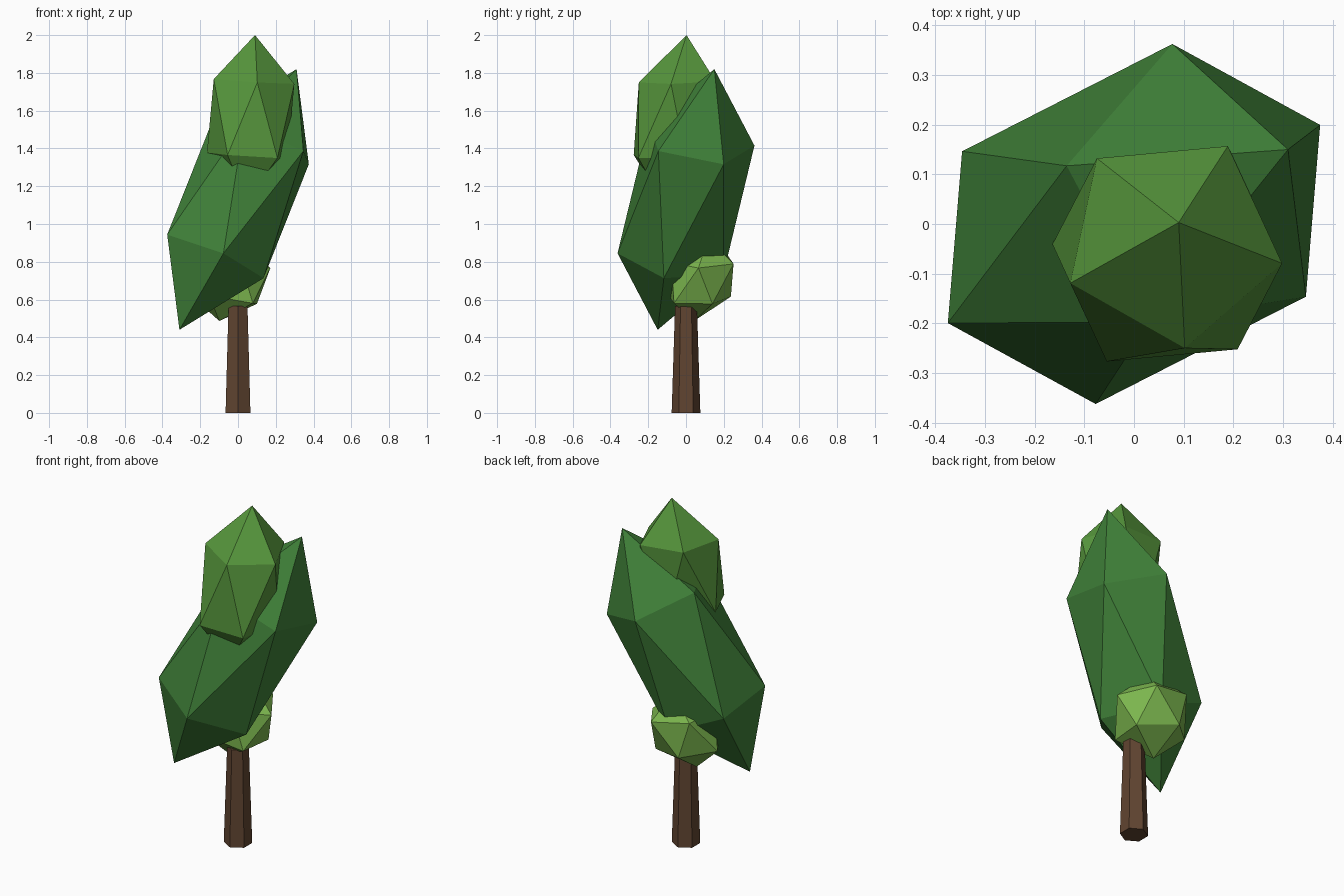
import bpy, bmesh, math
from mathutils import Matrix, Vector

if "Cube" in bpy.data.objects:
    bpy.data.objects.remove(bpy.data.objects["Cube"])


def add_part(name, bm, color):
    bmesh.ops.recalc_face_normals(bm, faces=bm.faces)
    mesh = bpy.data.meshes.new(name)
    bm.to_mesh(mesh)
    bm.free()
    mat = bpy.data.materials.new(name + "_color")
    mat.diffuse_color = (*color, 1)
    mat.use_nodes = True
    mat.node_tree.nodes["Principled BSDF"].inputs["Base Color"].default_value = mat.diffuse_color
    mesh.materials.append(mat)
    obj = bpy.data.objects.new(name, mesh)
    bpy.context.collection.objects.link(obj)
    return obj


def foliage(name, center, u, v, pole, color):
    """Icosahedron stretched and tilted onto three half-axes."""
    bm = bmesh.new()
    bmesh.ops.create_icosphere(bm, subdivisions=1, radius=1)
    shape = Matrix((u, v, pole)).transposed()
    for vert in bm.verts:
        vert.co = shape @ vert.co + Vector(center)
    return add_part(name, bm, color)


# Tapered six-sided trunk, corners facing front and back
TRUNK_H = 0.565
bm = bmesh.new()
bmesh.ops.create_cone(
    bm, cap_ends=True, segments=6, radius1=0.076, radius2=0.058, depth=TRUNK_H,
    matrix=Matrix.Translation((0, 0, TRUNK_H / 2)))
if max(v.co.y for v in bm.verts) < 0.07:
    bmesh.ops.rotate(bm, verts=bm.verts, matrix=Matrix.Rotation(math.radians(30), 3, 'Z'))
add_part("trunk", bm, (0.117, 0.058, 0.03))

# Large leaning crown
foliage("main_crown", (0, 0, 1.13),
        (0.264, 0.148, -0.137), (-0.158, 0.299, 0.017), (0.31, 0.15, 0.69),
        (0.05, 0.216, 0.04))

# Tall clump at the top front
foliage("upper_crown", (0.067, -0.06, 1.56),
        (0.247, -0.053, -0.017), (0.051, 0.239, 0.003), (0.023, 0.063, 0.44),
        (0.093, 0.305, 0.045))

# Small clump low at the back
foliage("lower_crown", (-0.05, 0.08, 0.705),
        (0.038, 0.162, 0.158), (0.169, -0.101, 0.089), (0.15, 0.06, -0.128),
        (0.2, 0.47, 0.076))
